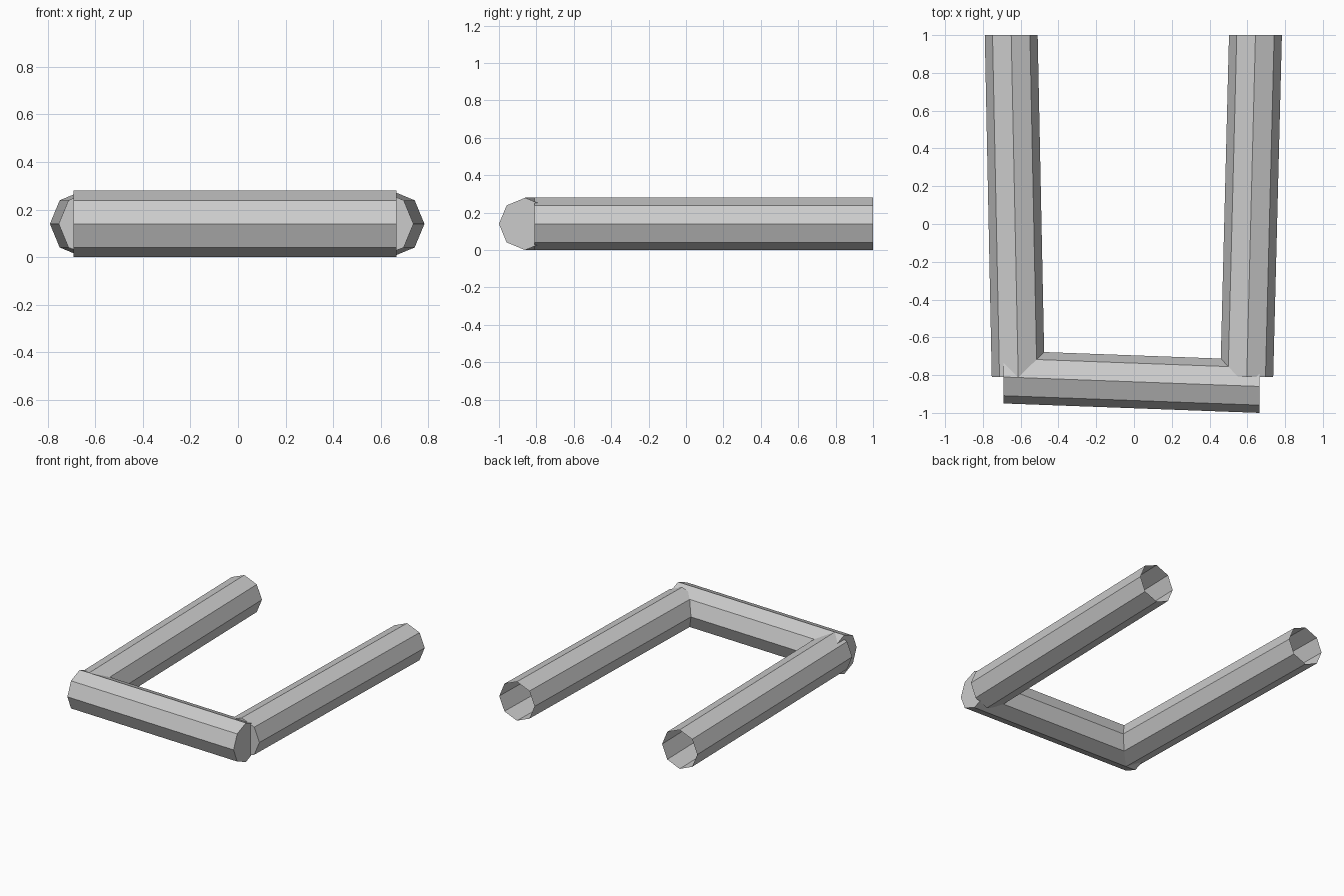
import bpy, bmesh
from math import cos, sin, pi

if "Cube" in bpy.data.objects:
    bpy.data.objects.remove(bpy.data.objects["Cube"])

R, SIDES = 0.14, 8


def tube(name, start, end, axis, cap_start=True, cap_end=True):
    """Octagonal tube between two points, ends cut square to the given axis."""
    bm = bmesh.new()
    rings = []
    for px, py in (start, end):
        ring = []
        for i in range(SIDES):
            a = 2 * pi * i / SIDES
            c, s = R * cos(a), R * sin(a)
            off = (c, 0) if axis == 'y' else (0, c)
            ring.append(bm.verts.new((px + off[0], py + off[1], R + s)))
        rings.append(ring)
    for i in range(SIDES):
        j = (i + 1) % SIDES
        bm.faces.new((rings[0][i], rings[0][j], rings[1][j], rings[1][i]))
    if cap_start:
        bm.faces.new(rings[0])
    if cap_end:
        bm.faces.new(rings[1])
    bmesh.ops.recalc_face_normals(bm, faces=bm.faces)
    # open tubes: make sure the walls face outward
    wall = bm.faces[:] and next(iter(bm.faces))
    mid = wall.calc_center_median()
    centre = sum((v.co for v in bm.verts), mid * 0) / len(bm.verts)
    if (mid - centre).dot(wall.normal) < 0:
        bmesh.ops.reverse_faces(bm, faces=bm.faces[:])
    mesh = bpy.data.meshes.new(name)
    bm.to_mesh(mesh)
    bm.free()
    obj = bpy.data.objects.new(name, mesh)
    bpy.context.collection.objects.link(obj)
    return obj


# Side arms: closed at the front, open at the back
tube("left_arm", (-0.613, -0.81), (-0.65, 1.0), 'y', cap_end=False)
tube("right_arm", (0.597, -0.81), (0.643, 1.0), 'y', cap_end=False)

# Cross bar joining the arms at the front
tube("front_bar", (-0.69, -0.81), (0.665, -0.86), 'x')
